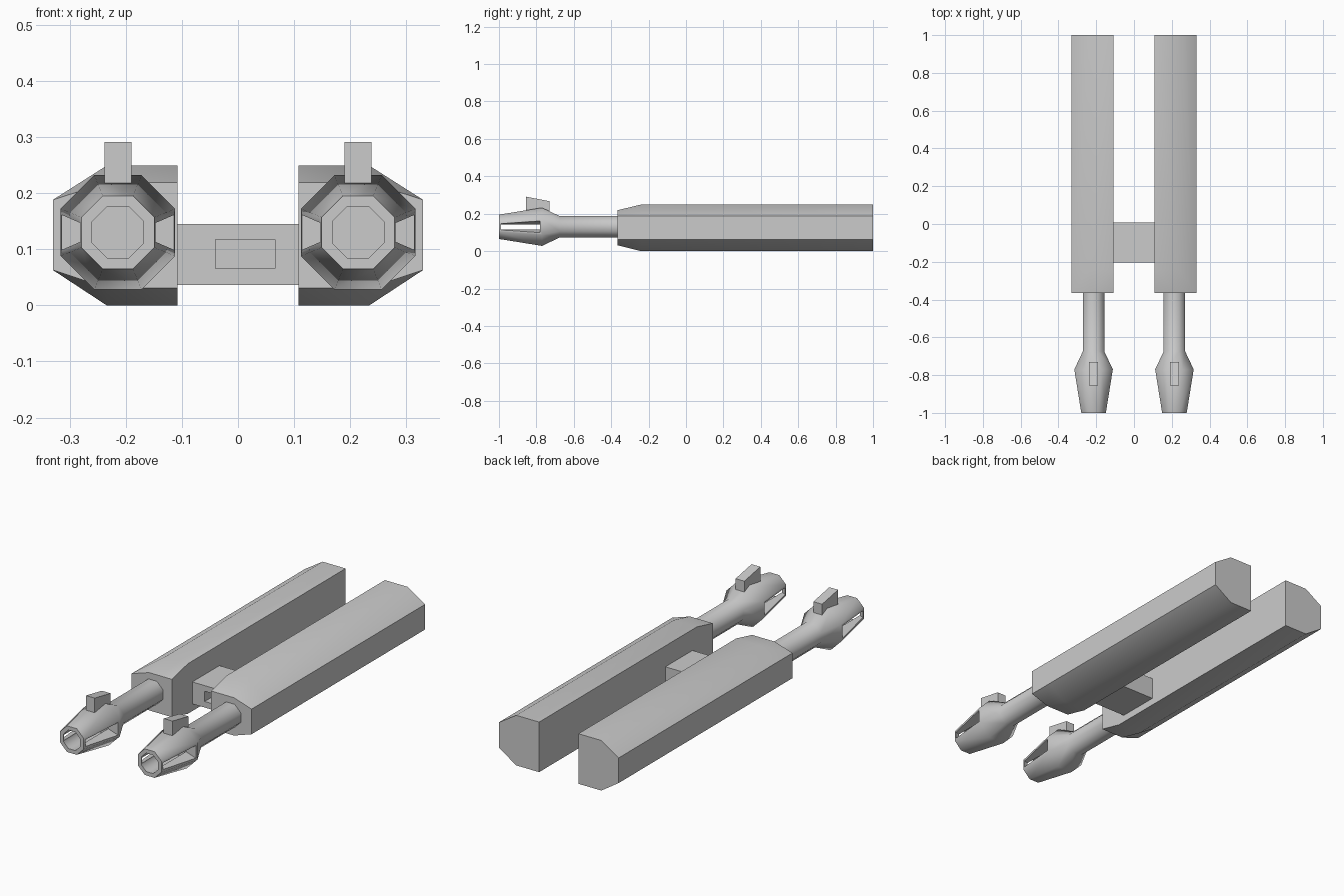
import bpy, bmesh, math

if "Cube" in bpy.data.objects:
    bpy.data.objects.remove(bpy.data.objects["Cube"])

CX, CZ = 0.214, 0.13          # axis of the right-hand barrel


def finish(name, bm, mirror=True, smooth=None):
    bmesh.ops.recalc_face_normals(bm, faces=bm.faces[:])
    me = bpy.data.meshes.new(name)
    bm.to_mesh(me)
    bm.free()
    ob = bpy.data.objects.new(name, me)
    bpy.context.collection.objects.link(ob)
    if smooth:
        bpy.ops.object.select_all(action='DESELECT')
        ob.select_set(True)
        bpy.context.view_layer.objects.active = ob
        bpy.ops.object.shade_smooth_by_angle(angle=math.radians(smooth))
    if mirror:
        mod = ob.modifiers.new("Mirror", 'MIRROR')
        mod.use_axis = (True, False, False)
        mod.use_clip = False
        mod.use_mirror_merge = False
    return ob


def loft(bm, sections):
    """Skin a list of point rings and cap both ends; returns rows of side faces."""
    rings = [[bm.verts.new(p) for p in s] for s in sections]
    n = len(rings[0])
    rows = [[bm.faces.new((a[i], a[(i + 1) % n], b[(i + 1) % n], b[i]))
             for i in range(n)] for a, b in zip(rings, rings[1:])]
    bm.faces.new(rings[0])
    bm.faces.new(rings[-1])
    return rows


def octagon(apothem, y):
    r = apothem / math.cos(math.pi / 8)
    return [(CX + r * math.cos(a), y, CZ + r * math.sin(a))
            for a in (math.pi / 8 * (2 * i - 1) for i in range(8))]


# Long housings: flat inner wall, chamfered outer edges, tapered front
def housing_section(y, z0, z1):
    return [(0.108, y, z0), (0.234, y, z0), (0.33, y, 0.063),
            (0.33, y, 0.188), (0.234, y, z1), (0.108, y, z1)]


bm = bmesh.new()
loft(bm, [housing_section(-0.365, 0.031, 0.219),
          housing_section(-0.24, 0, 0.249),
          housing_section(1.0, 0, 0.249)])
finish("housing", bm, smooth=40)

# Barrels with flared octagonal muzzle and hollow bore
bm = bmesh.new()
rows = loft(bm, [octagon(r, y) for r, y in (
    (0.057, -0.33), (0.057, -0.675), (0.102, -0.77), (0.065, -1.0),
    (0.046, -1.0), (0.046, -0.775))])

# Side slots cut through the muzzle wall into the bore
for side in (0, 4):
    outer, inner = rows[2][side], rows[4][side]
    bmesh.ops.recalc_face_normals(bm, faces=bm.faces[:])
    bmesh.ops.inset_individual(bm, faces=[outer], thickness=0.015)
    bmesh.ops.inset_individual(bm, faces=[inner], thickness=0.008)
    ov = list(outer.verts)
    iv = [min(inner.verts, key=lambda w: (w.co.y - v.co.y) ** 2 + (w.co.z - v.co.z) ** 2)
          for v in ov]
    bmesh.ops.delete(bm, geom=[outer, inner], context='FACES_ONLY')
    for i in range(4):
        j = (i + 1) % 4
        bm.faces.new((ov[i], ov[j], iv[j], iv[i]))
finish("barrel", bm, smooth=46)

# Slanted sight blocks on the muzzles
bm = bmesh.new()
loft(bm, [[(x, -0.855, 0.217), (x, -0.73, 0.208), (x, -0.73, 0.267), (x, -0.855, 0.291)]
          for x in (CX - 0.024, CX + 0.024)])
finish("sight", bm)


# Connecting block with a rectangular socket in its front
def rect(x0, x1, y, z0, z1):
    return [(x0, y, z0), (x1, y, z0), (x1, y, z1), (x0, y, z1)]


bm = bmesh.new()
loft(bm, [rect(-0.11, 0.11, 0.008, 0.036, 0.145),
          rect(-0.11, 0.11, -0.205, 0.036, 0.145),
          rect(-0.04, 0.066, -0.205, 0.066, 0.117),
          rect(-0.04, 0.066, -0.145, 0.066, 0.117)])
finish("connector", bm, mirror=False)
